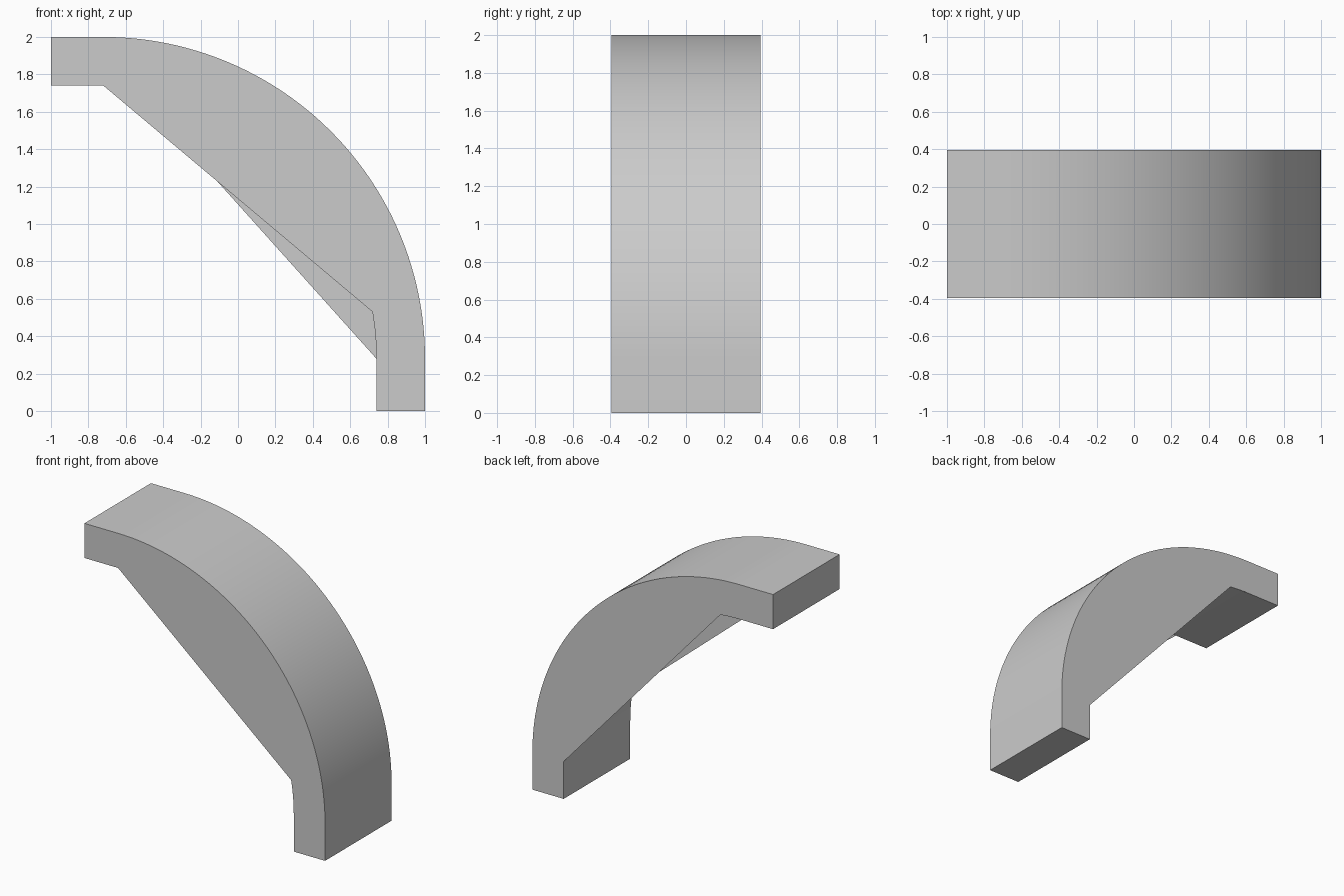
import bpy, bmesh
from math import sin, cos, radians

if "Cube" in bpy.data.objects:
    bpy.data.objects.remove(bpy.data.objects["Cube"])

HALF = 0.395            # half the width along y
CX, CZ = -0.72, 0.28    # centre of both bends
R_OUT, R_IN = 1.72, 1.46
STEPS = 48


def arc(r, a0, a1, n=STEPS):
    """Points (x, z) on a bend, angles in degrees from +x."""
    angles = [radians(a0 + (a1 - a0) * i / n) for i in range(n + 1)]
    return [(CX + r * cos(a), CZ + r * sin(a)) for a in angles]


def make_object(name, bm):
    mesh = bpy.data.meshes.new(name)
    bm.to_mesh(mesh)
    bm.free()
    ob = bpy.data.objects.new(name, mesh)
    bpy.context.collection.objects.link(ob)
    return ob


# Outer and inner outlines of the arch, foot to top end
outer = [(1, 0)] + arc(R_OUT, 0, 90) + [(-1, 2)]
inner_foot = [(CX + R_IN, 0)]
inner_top = [(-1, CZ + R_IN)]

# Arch band: outer bend, inner bend and both end caps
loop = outer + (inner_foot + arc(R_IN, 0, 90) + inner_top)[::-1]
bm = bmesh.new()
front = [bm.verts.new((x, -HALF, z)) for x, z in loop]
back = [bm.verts.new((x, HALF, z)) for x, z in loop]
for i in range(len(loop)):
    j = (i + 1) % len(loop)
    bm.faces.new((front[j], front[i], back[i], back[j]))
band = make_object("arch_band", bm)
for p in band.data.polygons:
    p.use_smooth = True
bpy.context.view_layer.objects.active = band
band.select_set(True)
bpy.ops.object.shade_smooth_by_angle(angle=radians(30))


def side_sheet(name, y, a0, a1):
    """Thin side sheet; a straight chord closes the bend from a0 to a1."""
    inner = inner_foot + arc(R_IN, 0, a0, 8) * (a0 > 0)
    if a0 == 0:
        inner += arc(R_IN, 0, 0, 1)[:1]
    inner += arc(R_IN, a1, 90, 8) if a1 < 90 else arc(R_IN, 90, 90, 1)[:1]
    pts = outer + (inner + inner_top)[::-1]
    bm = bmesh.new()
    verts = [bm.verts.new((x, y, z)) for x, z in pts]
    face = bm.faces.new(verts)
    face.normal_update()
    if face.normal.y * y < 0:
        face.normal_flip()
    bmesh.ops.triangulate(bm, faces=[face])
    return make_object(name, bm)


# The two side sheets have slightly different chords
side_sheet("front_side", -HALF, 9.9, 90)
side_sheet("back_side", HALF, 0, 83.8)
